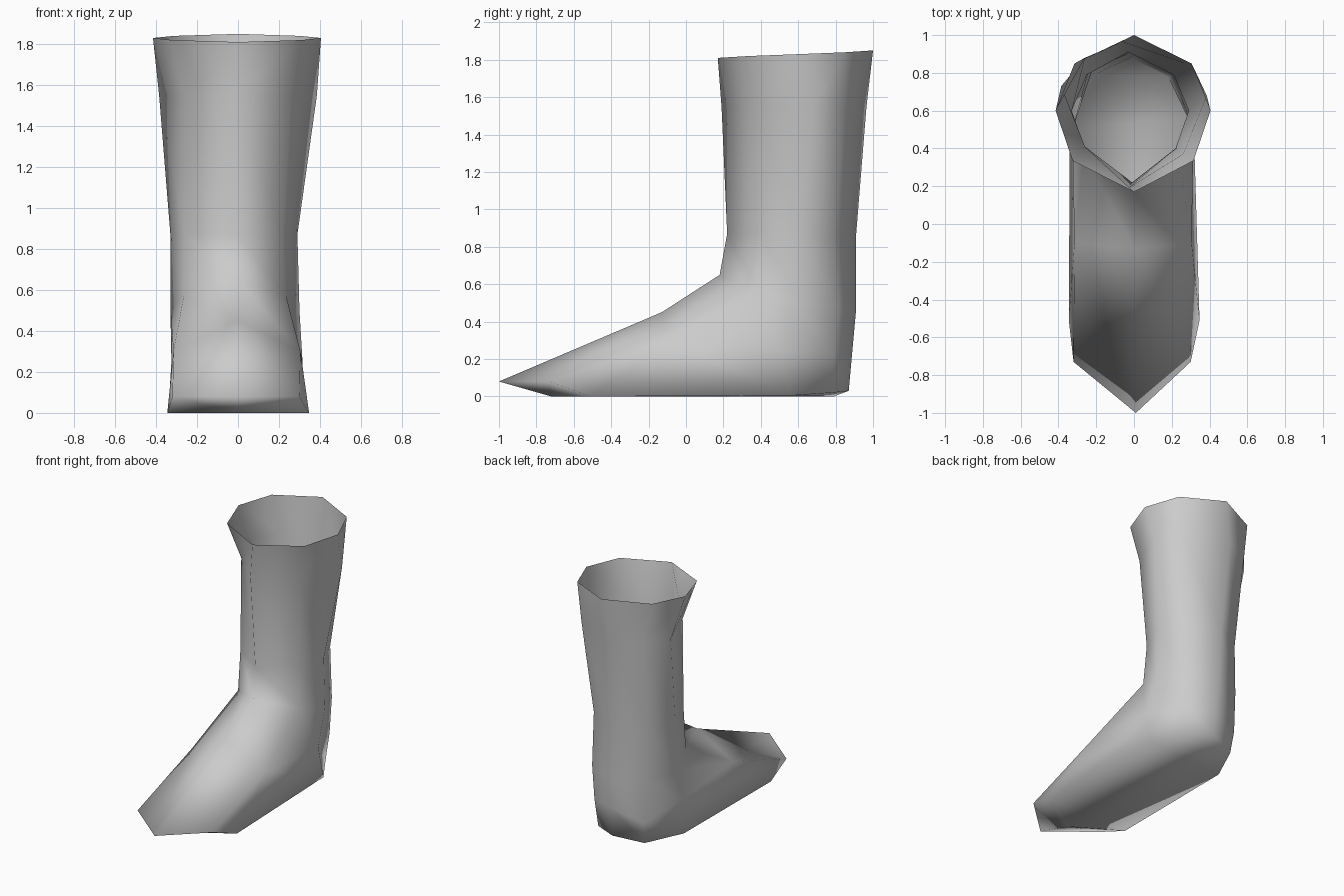
import bpy, bmesh

cube = bpy.data.objects.get("Cube")
if cube:
    bpy.data.objects.remove(cube, do_unlink=True)

leather = bpy.data.materials.new("grey leather")
leather.use_nodes = True
grey = (0.6, 0.6, 0.6, 1)
leather.diffuse_color = grey
leather.node_tree.nodes["Principled BSDF"].inputs["Base Color"].default_value = grey

bm = bmesh.new()


def ring(points):
    return [bm.verts.new(p) for p in points]


def mirrored(front, half, back, shift=0):
    """Eight-sided ring: front point, three +x points, back point, mirrored."""
    right = [(x + shift, y, z) for x, y, z in half]
    left = [(shift - x, y, z) for x, y, z in reversed(half)]
    return ring([front] + right + [back] + left)


# Shaft: flared rim, slightly twisted calf, narrow ankle
rim = mirrored((0, .17, 1.81), [(.32, .335, 1.82), (.41, .6, 1.83), (.31, .85, 1.84)], (0, 1, 1.85), -.005)
calf = ring([(x, y, 1.55) for x, y in (
    (-.03, .19), (.26, .37), (.385, .68), (.27, .85),
    (-.06, .965), (-.26, .88), (-.385, .73), (-.26, .41))])
ankle = mirrored((-.01, .22, .87), [(.24, .4, .87), (.31, .6, .87), (.23, .79, .87)], (-.03, .91, .87), -.02)

# Foot: instep, toe slope and sole edge with a raised toe
instep = mirrored((0, .18, .65), [(.25, .38, .57), (.315, .6, .5), (.225, .81, .48)], (-.01, .91, .47), -.015)
vamp = mirrored((0, -.13, .45), [(.31, -.1, .3), (.32, .5, .25), (.21, .79, .22)], (0, .89, .25), -.005)
sole = mirrored((.01, -1, .08), [(.31, -.73, .08), (.325, .56, .005), (.19, .78, .02)], (0, .87, .03), -.01)

# Heel leans slightly towards -x
vamp[5].co = (-.22, .82, .16)
sole[5].co = (-.21, .79, 0)
sole[6].co = (-.34, .51, 0)

# Ball of the foot, on each side between toe and heel
ball = {1: bm.verts.new((.347, -.51, 0)), 6: bm.verts.new((-.345, -.51, 0))}

loops = [rim, calf, ankle, instep, vamp, sole]
for upper, lower in zip(loops, loops[1:]):
    for i in range(8):
        j = (i + 1) % 8
        a, b, c, d = upper[i], upper[j], lower[j], lower[i]
        if lower is calf:
            faces = [(a, b, d), (b, c, d)]
        elif upper is calf:
            faces = [(a, b, c), (a, c, d)]
        elif lower is sole and i == 1:
            faces = [(a, d, ball[i]), (a, ball[i], c, b)]
        elif lower is sole and i == 6:
            faces = [(b, c, ball[i]), (b, ball[i], d, a)]
        else:
            faces = [(a, b, c, d)]
        for face in faces:
            bm.faces.new(face)

# Bottom of the sole, rising to the toe tip
s = sole
tread = bm.verts.new((0, -.72, 0))
for face in ((s[0], s[1], tread), (s[7], s[0], tread),
             (s[1], ball[1], tread), (ball[6], s[7], tread),
             (ball[1], ball[6], tread), (ball[1], s[2], s[6], ball[6]),
             (s[2], s[3], s[5], s[6]), (s[3], s[4], s[5])):
    bm.faces.new(face)

bmesh.ops.recalc_face_normals(bm, faces=bm.faces)
for f in bm.faces:
    f.smooth = True

mesh = bpy.data.meshes.new("boot")
bm.to_mesh(mesh)
bm.free()
mesh.materials.append(leather)
boot = bpy.data.objects.new("boot", mesh)
bpy.context.collection.objects.link(boot)
